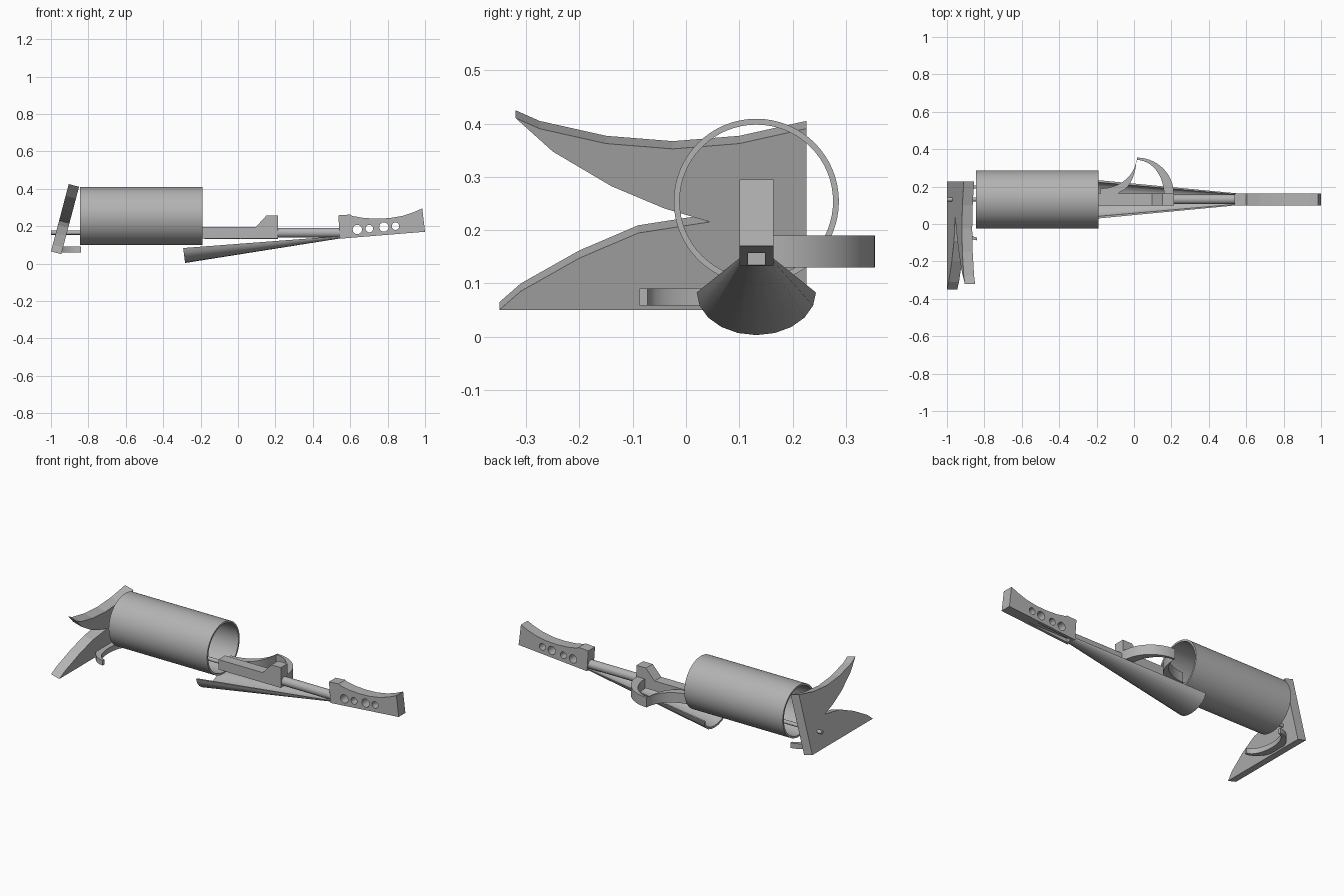
import bpy
import bmesh
from math import sin, cos, pi, radians
from mathutils import Vector

cube = bpy.data.objects.get("Cube")
if cube:
    bpy.data.objects.remove(cube, do_unlink=True)

metal = bpy.data.materials.new("grey_metal")
metal.use_nodes = True
GREY = (0.45, 0.45, 0.45, 1)
metal.diffuse_color = GREY
metal.node_tree.nodes["Principled BSDF"].inputs["Base Color"].default_value = GREY

MID = 0.132      # y of the long axis
HALF = 0.032     # half width of the frame bars


def finish(name, bm, smooth=False):
    bmesh.ops.recalc_face_normals(bm, faces=bm.faces)
    mesh = bpy.data.meshes.new(name)
    bm.to_mesh(mesh)
    bm.free()
    obj = bpy.data.objects.new(name, mesh)
    bpy.context.collection.objects.link(obj)
    mesh.materials.append(metal)
    if smooth:
        bpy.ops.object.select_all(action='DESELECT')
        obj.select_set(True)
        bpy.context.view_layer.objects.active = obj
        bpy.ops.object.shade_smooth_by_angle(angle=radians(35))
    return obj


def prism(name, points, place, push, smooth=False):
    """Extrude a 2D outline; place maps it to 3D, push is the depth vector."""
    bm = bmesh.new()
    face = bm.faces.new([bm.verts.new(place(*p)) for p in points])
    out = bmesh.ops.extrude_face_region(bm, geom=[face])
    verts = [v for v in out["geom"] if isinstance(v, bmesh.types.BMVert)]
    bmesh.ops.translate(bm, verts=verts, vec=push)
    return finish(name, bm, smooth)


def side_prism(name, points, half=HALF):
    return prism(name, points, lambda x, z: (x, MID - half, z), (0, 2 * half, 0))


def rod(name, x0, x1, z, r, sides=24):
    ring = [(r * cos(2 * pi * i / sides), r * sin(2 * pi * i / sides)) for i in range(sides)]
    return prism(name, ring, lambda y, h: (x0, MID + y, z + h), (x1 - x0, 0, 0), True)


def cut(target, cutter):
    cutter.hide_render = True
    cutter.hide_set(True)
    mod = target.modifiers.new("cut", 'BOOLEAN')
    mod.operation = 'DIFFERENCE'
    mod.solver = 'EXACT'
    mod.object = cutter


def sheet(name, rings, closed):
    """Skin a list of equal 3D rings; closed also joins last ring to first."""
    bm = bmesh.new()
    rows = [[bm.verts.new(p) for p in ring] for ring in rings]
    n = len(rows[0])
    for a, b in zip(rows, rows[1:] + (rows[:1] if closed else [])):
        for i in range(n):
            j = (i + 1) % n
            bm.faces.new((a[i], a[j], b[j], b[i]))
    if not closed:
        bm.faces.new(rows[0])
        bm.faces.new(rows[-1])
    return finish(name, bm, True)


# Open barrel with a thin wall
def barrel_ring(x, r, n=64):
    return [(x, MID + r * cos(2 * pi * i / n), 0.254 + r * sin(2 * pi * i / n)) for i in range(n)]


sheet("barrel", [barrel_ring(-0.845, 0.155), barrel_ring(-0.19, 0.155),
                 barrel_ring(-0.19, 0.144), barrel_ring(-0.845, 0.144)], True)

# Rods along the axis
rod("thin_rod", -1.0, -0.19, 0.165, 0.011)
rod("thick_rod", 0.2, 0.56, 0.165, 0.026)

# Middle bar with its raised sight block
side_prism("middle_bar", [(-0.2, 0.135), (0.215, 0.135), (0.215, 0.257),
                          (0.152, 0.257), (0.095, 0.195), (-0.2, 0.195)])

# Grip with a dished top, four holes and a slot underneath
grip = side_prism("grip", [(0.545, 0.133), (1.0, 0.17), (0.985, 0.295), (0.94, 0.275),
                           (0.88, 0.255), (0.81, 0.243), (0.74, 0.24), (0.67, 0.244),
                           (0.61, 0.255), (0.6, 0.262), (0.536, 0.258)])
for i, (x, z, r) in enumerate([(0.638, 0.182, 0.025), (0.702, 0.187, 0.02),
                               (0.78, 0.195, 0.025), (0.842, 0.2, 0.02)]):
    hole = [(x + r * cos(pi * k / 12), z + r * sin(pi * k / 12)) for k in range(24)]
    cut(grip, side_prism(f"hole_cutter_{i}", hole, 0.1))
cut(grip, side_prism("slot_cutter", [(0.56, 0.1), (0.9, 0.1), (0.9, 0.157), (0.56, 0.157)], 0.016))


# Tapered trough below, a thin half shell
def trough_ring(x, a, b, z, lean, wall, n=10):
    outer, inner = [], []
    for i in range(n + 1):
        c, s = cos(pi * i / n), sin(pi * i / n)
        outer.append((x + lean * s, MID + a * c, z - b * s))
        inner.append((x + lean * s, MID + (a - wall) * c, z - (b - wall) * s))
    return outer + inner[::-1]


sheet("trough", [trough_ring(-0.293, 0.112, 0.08, 0.083, 0.01, 0.012),
                 trough_ring(0.55, 0.032, 0.012, 0.147, 0.0, 0.006)], False)


# Hooked finger guard: two curved horns meeting in a point
def flat(name, points, z0, z1):
    return prism(name, points, lambda x, y: (x, y, z0), (0, 0, z1 - z0), True)


def arc(cx, cy, rx, ry, a0, a1, n=14):
    step = radians(a1 - a0) / n
    return [(cx + rx * cos(radians(a0) + step * i), cy + ry * sin(radians(a0) + step * i))
            for i in range(n + 1)]


flat("guard_front_horn", arc(0.015, 0.16, 0.198, 0.195, 0, 90)
     + arc(0.015, 0.16, 0.145, 0.182, 90, 0), 0.13, 0.19)
flat("guard_rear_horn", arc(-0.18, 0.355, 0.193, 0.165, 0, -90)
     + [(-0.18, 0.16), (-0.09, 0.16)] + arc(-0.09, 0.355, 0.103, 0.185, -80, -8), 0.13, 0.19)

# Leaning forked tail blade, outline given as y and height
lean = radians(14.8)
outline = [(-0.32, 0.425), (-0.275, 0.405), (-0.15, 0.377), (-0.025, 0.367), (0.1, 0.377),
           (0.226, 0.405), (0.226, 0.065), (-0.35, 0.065), (-0.31, 0.1), (-0.2, 0.162),
           (-0.09, 0.209), (0.045, 0.23), (-0.04, 0.255), (-0.14, 0.297), (-0.25, 0.362)]
prism("tail_blade", outline, lambda y, z: (-1.0 + (z - 0.065) * sin(lean) / cos(lean), y, z),
      Vector((cos(lean), 0, -sin(lean))) * 0.057)

# Small crescent foot against the blade
flat("crescent_foot", arc(-0.84, 0.06, 0.11, 0.147, 90, 270)
     + arc(-0.84, 0.06, 0.065, 0.132, 270, 90), 0.059, 0.09)
